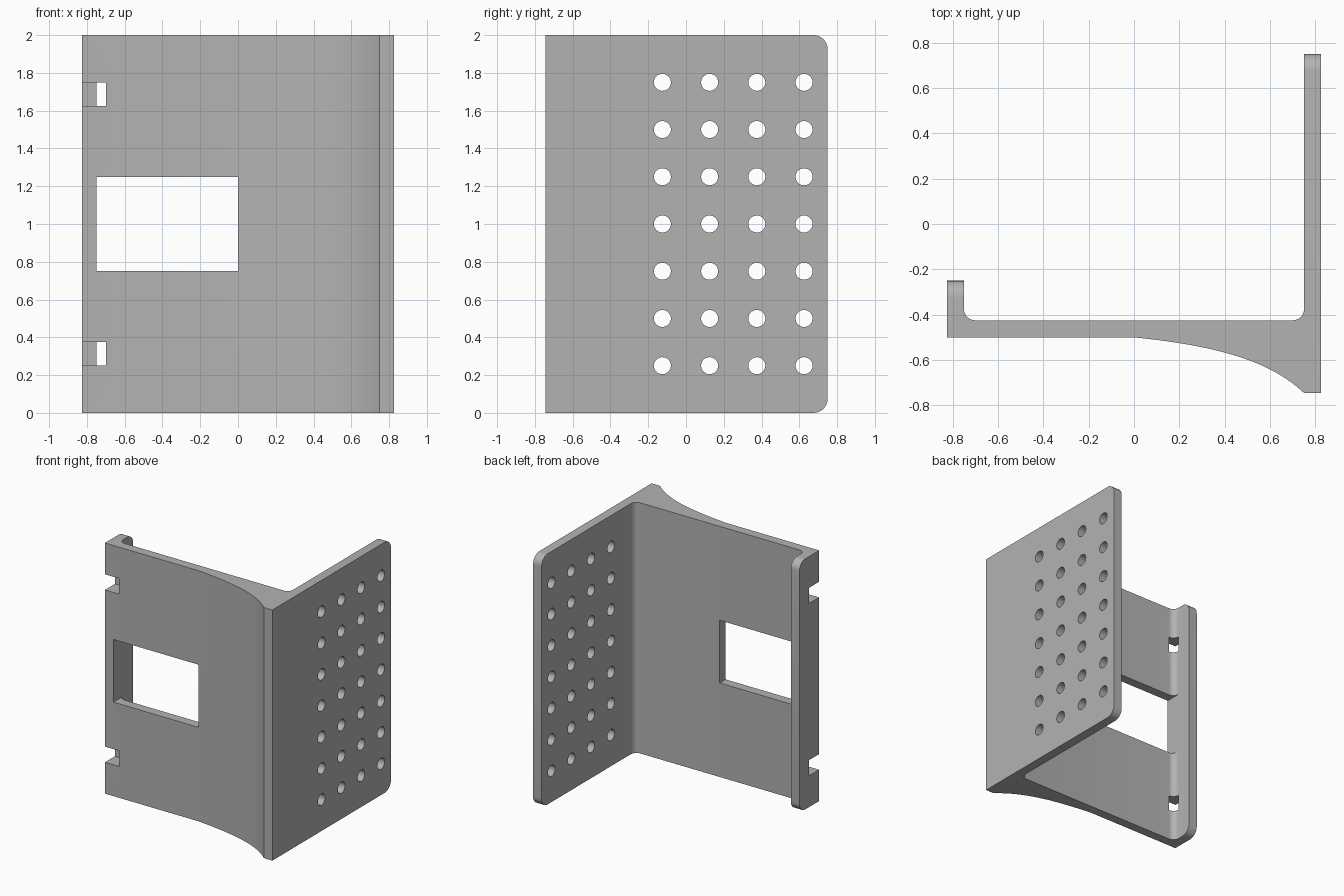
import bpy, bmesh, math
from mathutils import Vector, Matrix
from mathutils.geometry import interpolate_bezier

cube = bpy.data.objects.get("Cube")
if cube:
    bpy.data.objects.remove(cube)

H = 2.0          # height of the bracket
HALF = 0.825     # half width
T = 0.075        # wall thickness
FILLET = 0.05    # inner corner radius

grey = bpy.data.materials.new("plain grey")
grey.use_nodes = True
colour = (0.45, 0.45, 0.45, 1)
grey.diffuse_color = colour
grey.node_tree.nodes["Principled BSDF"].inputs["Base Color"].default_value = colour


def make_object(name, bm):
    bmesh.ops.recalc_face_normals(bm, faces=bm.faces)
    mesh = bpy.data.meshes.new(name)
    bm.to_mesh(mesh)
    bm.free()
    mesh.materials.append(grey)
    obj = bpy.data.objects.new(name, mesh)
    bpy.context.collection.objects.link(obj)
    return obj


def arc(cx, cy, r, start, end, n=8):
    angles = [math.radians(start + (end - start) * i / n) for i in range(n + 1)]
    return [(cx + r * math.cos(a), cy + r * math.sin(a)) for a in angles]


def add_box(bm, x, y, z):
    size = [b - a for a, b in (x, y, z)]
    mid = [(a + b) / 2 for a, b in (x, y, z)]
    bmesh.ops.create_cube(bm, size=1, matrix=Matrix.Translation(mid) @ Matrix.Diagonal((*size, 1)))


# Plan outline: lip, front web with flared underside, long side plate
inner = HALF - T
web = -0.5 + T
flare = interpolate_bezier(Vector((0, -0.5)), Vector((0.4, -0.54)),
                           Vector((0.61, -0.615)), Vector((inner, -0.745)), 25)
outline = [(-HALF, -0.5)] + [tuple(p)[:2] for p in flare]
outline += [(HALF, -0.745), (HALF, 0.75), (inner, 0.75)]
outline += arc(inner - FILLET, web + FILLET, FILLET, 0, -90)
outline += arc(-inner + FILLET, web + FILLET, FILLET, 270, 180)
outline += [(-inner, -0.25), (-HALF, -0.25)]

bm = bmesh.new()
base = bm.faces.new([bm.verts.new((x, y, 0)) for x, y in outline])
top = bmesh.ops.extrude_face_region(bm, geom=[base])["geom"]
bmesh.ops.translate(bm, vec=(0, 0, H), verts=[v for v in top if isinstance(v, bmesh.types.BMVert)])

# Rounded free corners of the side plate and the lip
corners = []
for e in bm.edges:
    a, b = (v.co for v in e.verts)
    if abs(a.z - b.z) < 1e-4 and abs(a.y - b.y) < 1e-4 and min(abs(a.y - 0.75), abs(a.y + 0.25)) < 1e-4:
        corners.append(e)
bmesh.ops.bevel(bm, geom=corners, offset=0.075, offset_type='OFFSET',
                segments=8, profile=0.5, affect='EDGES')
bracket = make_object("bracket", bm)

# Cutters: window, two lip notches, grid of round holes
bm = bmesh.new()
add_box(bm, (-inner, 0), (-0.7, -0.3), (0.75, 1.25))
for z in (0.25, 1.625):
    add_box(bm, (-1, -inner + FILLET), (-0.7, web + FILLET), (z, z + 0.125))
for row in range(7):
    for col in range(4):
        place = Matrix.Translation((HALF - T / 2, -0.125 + col * 0.25, 0.25 + row * 0.25))
        bmesh.ops.create_cone(bm, cap_ends=True, segments=32, radius1=0.045, radius2=0.045,
                              depth=T * 3, matrix=place @ Matrix.Rotation(math.pi / 2, 4, 'Y'))
cutter = make_object("opening_cutter", bm)
cutter.hide_render = True

cut = bracket.modifiers.new("openings", 'BOOLEAN')
cut.operation = 'DIFFERENCE'
cut.solver = 'EXACT'
cut.object = cutter
bpy.ops.object.select_all(action='DESELECT')
bpy.context.view_layer.objects.active = bracket
bracket.select_set(True)
bpy.ops.object.modifier_apply(modifier=cut.name)
bpy.data.objects.remove(cutter)
bpy.ops.object.shade_smooth_by_angle(angle=math.radians(30))
